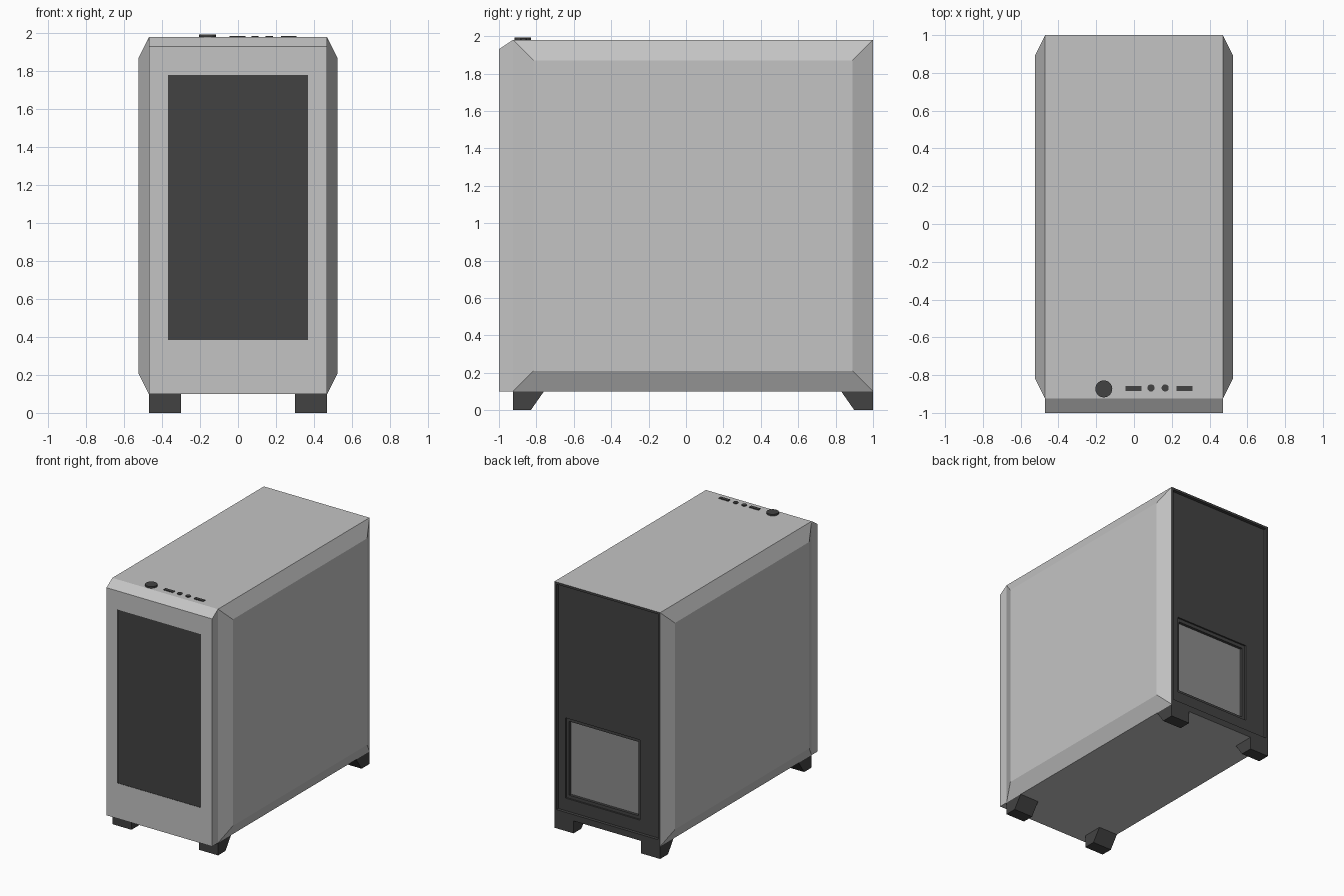
import bpy, bmesh, math

if "Cube" in bpy.data.objects:
    bpy.data.objects.remove(bpy.data.objects["Cube"])


def material(name, v):
    m = bpy.data.materials.new(name)
    m.diffuse_color = (v, v, v, 1)
    m.use_nodes = True
    m.node_tree.nodes["Principled BSDF"].inputs["Base Color"].default_value = m.diffuse_color
    return m


SHELL = material("light grey shell", 0.55)
DARK = material("charcoal plastic", 0.055)
STEEL = material("mid grey metal", 0.26)


def finish(bm, name, mats):
    bmesh.ops.recalc_face_normals(bm, faces=bm.faces)
    me = bpy.data.meshes.new(name)
    bm.to_mesh(me)
    bm.free()
    for m in mats:
        me.materials.append(m)
    ob = bpy.data.objects.new(name, me)
    bpy.context.collection.objects.link(ob)
    return ob


def extrude_profile(bm, pts, x0, x1):
    """Prism along x from (y, z) points."""
    f = bm.faces.new([bm.verts.new((x0, y, z)) for y, z in pts])
    r = bmesh.ops.extrude_face_region(bm, geom=[f], use_keep_orig=True)
    for v in r["geom"]:
        if isinstance(v, bmesh.types.BMVert):
            v.co.x = x1


def step(bm, face, x0, x1, z0, z1, y, wall, floor):
    """Extrude a rectangular face to a new rectangle at depth y."""
    c = face.calc_center_median()
    new = bmesh.ops.extrude_discrete_faces(bm, faces=[face])["faces"][0]
    for v in new.verts:
        v.co = (x1 if v.co.x > c.x else x0, y, z1 if v.co.z > c.z else z0)
    for e in new.edges:
        for f in e.link_faces:
            f.material_index = wall
    new.material_index = floor
    return new


# Main body with front mesh panel and recessed rear
bm = bmesh.new()
extrude_profile(bm, [(-1, .1), (1, .1), (1, 1.98), (-.925, 1.98), (-1, 1.93)], -.47, .47)
bmesh.ops.recalc_face_normals(bm, faces=bm.faces)
front = next(f for f in bm.faces if f.normal.y < -.99)
f = step(bm, front, -.37, .37, .385, 1.78, -1, 0, 1)
step(bm, f, -.37, .37, .385, 1.78, -.997, 1, 1)
back = next(f for f in bm.faces if f.normal.y > .99)
f = step(bm, back, -.452, .452, .15, 1.962, 1, 1, 1)
f = step(bm, f, -.452, .452, .15, 1.962, .975, 1, 1)
# Power supply opening
f = step(bm, f, -.275, .39, .25, .895, .975, 1, 1)
f = step(bm, f, -.275, .39, .25, .895, .962, 1, 1)
f = step(bm, f, -.25, .365, .275, .868, .962, 1, 1)
step(bm, f, -.25, .365, .275, .868, .94, 1, 2)
finish(bm, "case_body", [SHELL, DARK, STEEL])

# Bevelled side panels
bm = bmesh.new()
base = [bm.verts.new((.47, y, z)) for y, z in [(-.925, .1), (1, .1), (1, 1.98), (-.925, 1.98)]]
top = [bm.verts.new((.525, y, z)) for y, z in [(-.815, .21), (.89, .21), (.89, 1.87), (-.815, 1.87)]]
bm.faces.new(top)
bm.faces.new(base[::-1])
for i in range(4):
    j = (i + 1) % 4
    bm.faces.new((base[i], base[j], top[j], top[i]))
panel = finish(bm, "side_panels", [SHELL])
panel.modifiers.new("Mirror", 'MIRROR').use_mirror_merge = False

# Tapered feet
for name, pts in [("front_feet", [(-.925, 0), (-.83, 0), (-.76, .1), (-.925, .1)]),
                  ("rear_feet", [(1, 0), (.9, 0), (.83, .1), (1, .1)])]:
    bm = bmesh.new()
    extrude_profile(bm, pts, .3, .47)
    ob = finish(bm, name, [DARK])
    ob.modifiers.new("Mirror", 'MIRROR').use_mirror_merge = False


# Power button and ports on the top
def disc(name, x, y, r, h):
    bpy.ops.mesh.primitive_cylinder_add(vertices=24, radius=r, depth=h, location=(x, y, 1.98 + h / 2))
    bpy.context.object.name = name
    bpy.context.object.data.materials.append(DARK)


disc("power_button", -.16, -.873, .045, .013)
for x in (.09, .165):
    disc("audio_jack", x, -.868, .019, .006)
for x in (-.003, .267):
    bpy.ops.mesh.primitive_cube_add(size=1, location=(x, -.87, 1.983))
    bpy.context.object.name = "usb_port"
    bpy.context.object.scale = (.083, .027, .006)
    bpy.context.object.data.materials.append(DARK)
